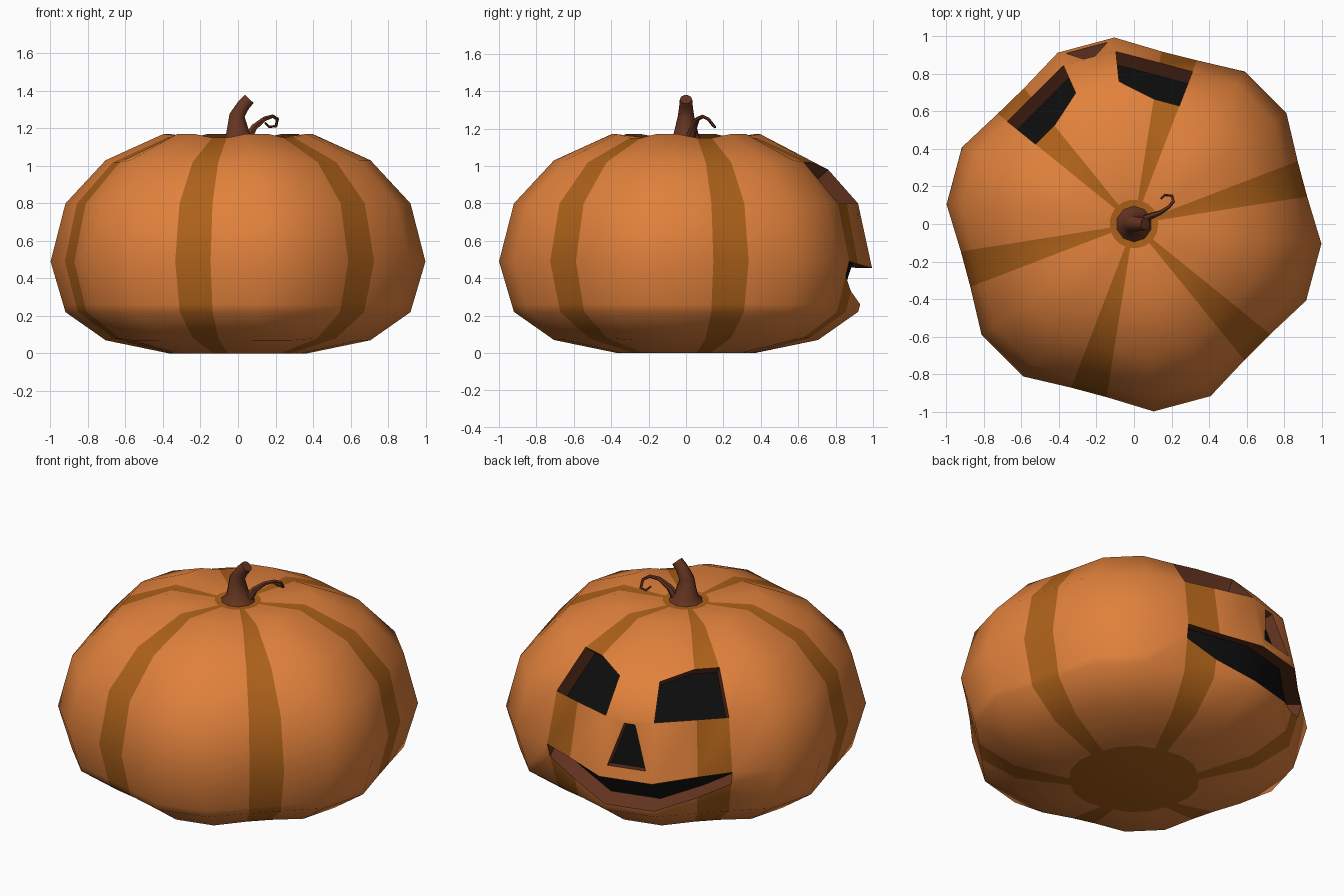
import bpy, bmesh
from math import radians, cos, sin, pi
from mathutils import Vector

if "Cube" in bpy.data.objects:
    bpy.data.objects.remove(bpy.data.objects["Cube"])


def material(name, rgb):
    m = bpy.data.materials.new(name)
    m.diffuse_color = (*rgb, 1)
    m.use_nodes = True
    m.node_tree.nodes["Principled BSDF"].inputs["Base Color"].default_value = m.diffuse_color
    return m


ORANGE = material("orange_skin", (0.75, 0.22, 0.045))
STRIPE = material("groove_stripe", (0.42, 0.12, 0.01))
BROWN = material("brown", (0.13, 0.035, 0.015))
BLACK = material("dark_inside", (0.004, 0.004, 0.004))


def finish(bm, name, mats, angle):
    bmesh.ops.recalc_face_normals(bm, faces=bm.faces)
    me = bpy.data.meshes.new(name)
    bm.to_mesh(me)
    bm.free()
    for m in mats:
        me.materials.append(m)
    ob = bpy.data.objects.new(name, me)
    bpy.context.collection.objects.link(ob)
    bpy.ops.object.select_all(action='DESELECT')
    ob.select_set(True)
    bpy.context.view_layer.objects.active = ob
    bpy.ops.object.shade_smooth_by_angle(angle=radians(angle))
    return ob


# Pumpkin body: (lobe radius, lobe z, groove radius, groove z) from bottom to top
RINGS = [(.37, 0, .36, 0), (.71, .07, .67, .08), (.925, .22, .865, .22),
         (.937, .26, .876, .26), (1.005, .49, .935, .49), (.925, .80, .87, .80),
         (.71, 1.03, .675, 1.02), (.40, 1.17, .385, 1.15), (.13, 1.135, .13, 1.135)]
# Face edits: (ring, column) -> (radius, z); mirrored over columns 4..9
EDITS = {(3, 4): (.915, .41), (3, 5): (.893, .33), (4, 5): (.932, .475),
         (4, 6): (1.0, .455), (6, 6): (.765, .98)}
EDITS.update({(i, 13 - j): v for (i, j), v in list(EDITS.items())})

angles = [15 + 60 * k + a for k in range(6) for a in (-6, 6, 21, 39)]
N = len(angles)
bm = bmesh.new()
grid = []
for i, (rl, zl, rg, zg) in enumerate(RINGS):
    row = []
    for j, a in enumerate(angles):
        r, z = (rg, zg) if j % 4 < 2 else (rl, zl)
        r, z = EDITS.get((i, j), (r, z))
        row.append(bm.verts.new((r * cos(radians(a)), r * sin(radians(a)), z)))
    grid.append(row)

cell = {}
for i in range(len(RINGS) - 1):
    for j in range(N):
        k = (j + 1) % N
        f = bm.faces.new((grid[i][j], grid[i][k], grid[i + 1][k], grid[i + 1][j]))
        f.material_index = 1 if j % 4 == 0 else 0
        cell[i, j] = f
for row in (grid[0][::-1], grid[-1]):
    bm.faces.new(row).material_index = 1

# Nose outline set into the middle quad of the face
nose = cell[4, 6]
a, b, c, d = nose.verts
outer = [a, b, c, d]
inner = []
for u, v in ((.13, .2), (.87, .2), (.61, .92), (.39, .92)):
    inner.append(bm.verts.new(a.co.lerp(b.co, u).lerp(d.co.lerp(c.co, u), v)))
bm.faces.remove(nose)
for n in range(4):
    m = (n + 1) % 4
    bm.faces.new((outer[n], outer[m], inner[m], inner[n]))
nose = bm.faces.new(inner)


def carve(faces, depth):
    """Push a patch inward: brown rim, black bottom."""
    shift = Vector()
    for f in faces:
        f.normal_update()
        shift -= f.normal * f.calc_area()
    shift = shift.normalized() * depth
    new = {}
    for f in faces:
        for v in f.verts:
            if v not in new:
                new[v] = bm.verts.new(v.co + shift)
    for f in faces:
        for lp in f.loops:
            if all(g in faces for g in lp.edge.link_faces):
                continue
            p, q = lp.vert, lp.link_loop_next.vert
            bm.faces.new((p, q, new[q], new[p])).material_index = 2
    caps = [[new[v] for v in f.verts] for f in faces]
    bmesh.ops.delete(bm, geom=faces, context='FACES_ONLY')
    for vs in caps:
        bm.faces.new(vs).material_index = 3


# Eyes, nose, mouth
carve([cell[5, 4], cell[5, 5]], .09)
carve([cell[5, 7], cell[5, 8]], .09)
carve([nose], .07)
carve([cell[3, j] for j in range(4, 9)], .11)
finish(bm, "pumpkin_body", [ORANGE, STRIPE, BROWN, BLACK], 50)


def tube(name, path, sides, mat):
    """Tapered tube through (x, y, z, radius) points."""
    bm = bmesh.new()
    pts = [Vector(p[:3]) for p in path]
    side = Vector((0, 1, 0))
    rows = []
    for i, p in enumerate(pts):
        t = (pts[min(i + 1, len(pts) - 1)] - pts[max(i - 1, 0)]).normalized()
        side = (side - t * side.dot(t)).normalized()
        up = t.cross(side)
        rows.append([bm.verts.new(p + path[i][3] * (side * cos(2 * pi * s / sides)
                                                    + up * sin(2 * pi * s / sides)))
                     for s in range(sides)])
    for r0, r1 in zip(rows, rows[1:]):
        for s in range(sides):
            k = (s + 1) % sides
            bm.faces.new((r0[s], r0[k], r1[k], r1[s]))
    bm.faces.new(rows[0][::-1])
    bm.faces.new(rows[-1])
    return finish(bm, name, [mat], 50)


# Stem and curly tendril
tube("stem", [(0, 0, 1.13, .1), (0, 0, 1.165, .068), (-.005, 0, 1.27, .043),
              (.03, 0, 1.325, .036), (.06, 0, 1.357, .033)], 10, BROWN)
tube("tendril", [(.05, .02, 1.14, .028), (.085, .04, 1.205, .019), (.14, .06, 1.25, .013),
                 (.185, .09, 1.265, .010), (.21, .12, 1.25, .009), (.203, .15, 1.212, .008),
                 (.165, .155, 1.208, .007), (.145, .135, 1.23, .006)], 6, BROWN)
